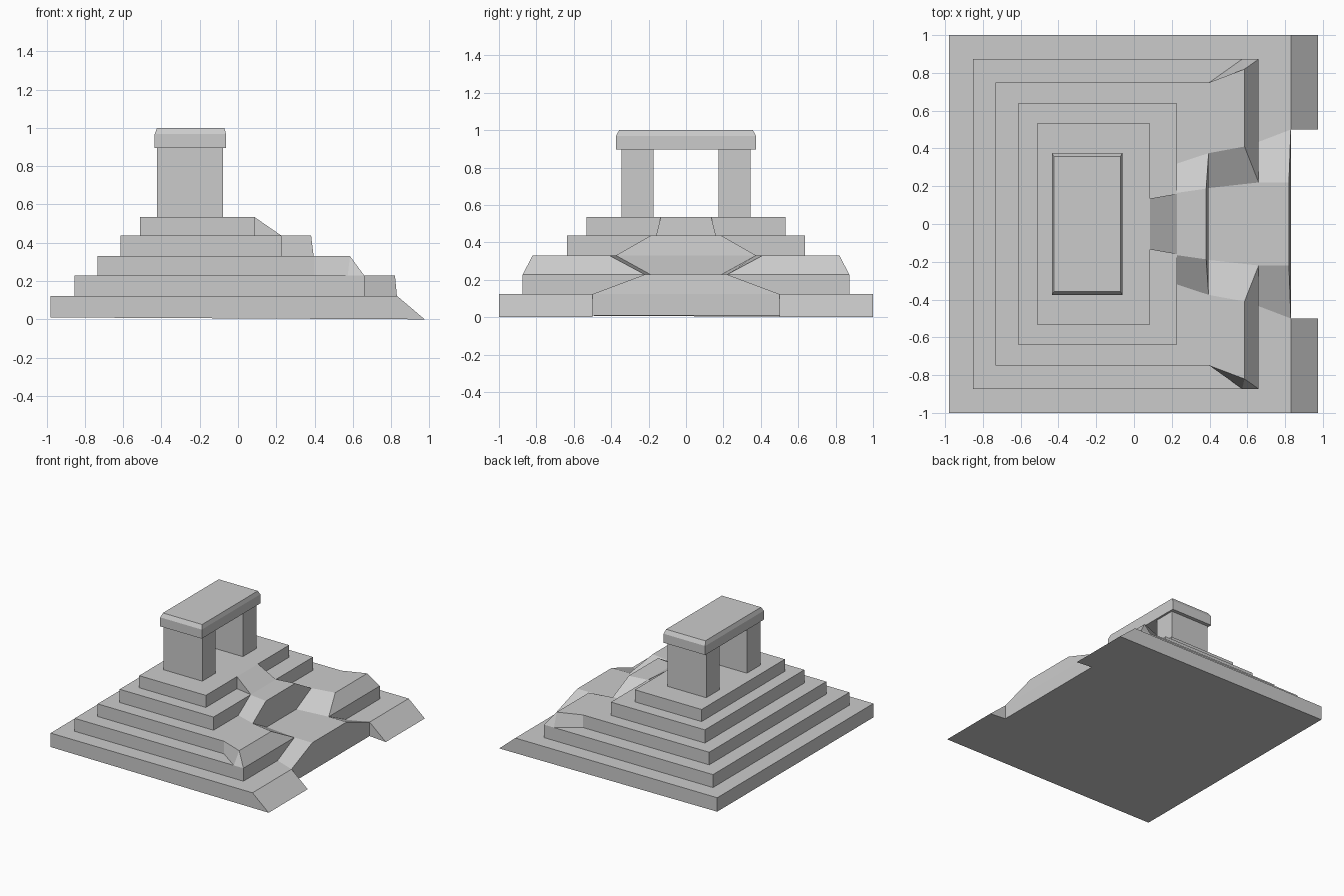
import bpy, bmesh

if "Cube" in bpy.data.objects:
    bpy.data.objects.remove(bpy.data.objects["Cube"])


def stack(name, *rings):
    """Closed solid from (half outline, z) rings; each half outline (y > 0) is mirrored across y."""
    bm = bmesh.new()
    loops = []
    for half, z in rings:
        outline = list(half) + [(p[0], -p[1]) + tuple(p[2:]) for p in reversed(half)]
        loops.append([bm.verts.new((p[0], p[1], p[2] if len(p) > 2 else z)) for p in outline])
    for low, high in zip(loops, loops[1:]):
        n = len(low)
        for i in range(n):
            j = (i + 1) % n
            bm.faces.new((low[i], low[j], high[j], high[i]))
    bm.faces.new(loops[0])
    bm.faces.new(loops[-1])
    bmesh.ops.remove_doubles(bm, verts=bm.verts, dist=1e-5)
    bmesh.ops.recalc_face_normals(bm, faces=bm.faces)
    mesh = bpy.data.meshes.new(name)
    bm.to_mesh(mesh)
    bm.free()
    obj = bpy.data.objects.new(name, mesh)
    bpy.context.collection.objects.link(obj)
    return obj


# base tier with two sloping front aprons
stack("base_tier",
      ([(-.98, 1), (.975, 1, 0), (.975, .5, 0), (.83, .5)], .01),
      ([(-.98, 1), (.83, 1), (.83, .5), (.83, .5)], .123))

# second tier with a flared landing at the front
stack("second_tier",
      ([(-.853, .873), (.66, .873), (.66, .435), (.83, .5)], .123),
      ([(-.853, .873), (.66, .873), (.66, .22), (.82, .22)], .228))

# third tier, flared at the front corners and cut by the central channel
stack("third_tier",
      ([(-.733, .75), (.40, .75), (.573, .873), (.66, .873), (.66, .22), (.39, .19)], .228),
      ([(-.733, .75), (.40, .75), (.585, .82), (.585, .82), (.585, .41), (.395, .375)], .33))

# fourth tier with a flared landing
stack("fourth_tier",
      ([(-.615, .637), (.227, .637), (.227, .32), (.395, .375)], .33),
      ([(-.615, .637), (.227, .637), (.227, .165), (.382, .187)], .437))

# top tier with a short ramp
stack("top_tier",
      ([(-.513, .533), (.085, .533), (.085, .135), (.227, .16)], .437),
      ([(-.513, .533), (.085, .533), (.085, .135), (.085, .135)], .535))

# gateway pillars
for side, label in ((-1, "left"), (1, "right")):
    bpy.ops.mesh.primitive_cube_add(size=1, location=(-.251, side * .26, .715))
    pillar = bpy.context.object
    pillar.name = label + "_pillar"
    pillar.scale = (.346, .172, .36)

# lintel with chamfered top
slab = [(-.435, .375), (-.062, .375)]
stack("lintel", (slab, .895), (slab, .968), ([(-.423, .357), (-.072, .357)], 1.0))
